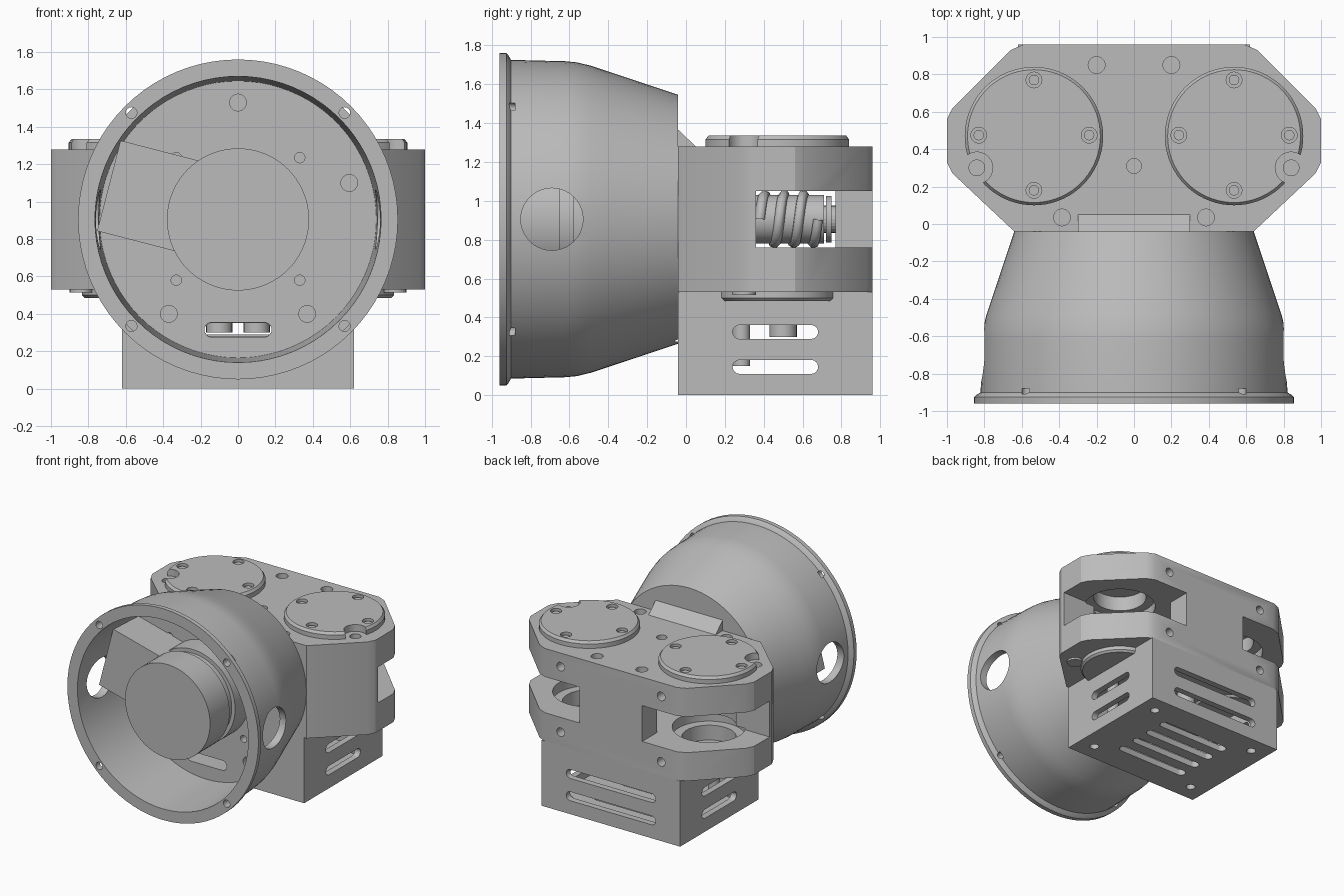
import bpy, bmesh
from math import sin, cos, pi, radians
from mathutils import Matrix, Vector

if "Cube" in bpy.data.objects:
    bpy.data.objects.remove(bpy.data.objects["Cube"])

GREY = (0.5, 0.5, 0.5, 1)
grey = bpy.data.materials.new("plain grey")
grey.diffuse_color = GREY
grey.use_nodes = True
grey.node_tree.nodes["Principled BSDF"].inputs["Base Color"].default_value = GREY

MID = 0.905          # height of the bell axis
SIDES = (1, -1)


def finish(name, bm):
    bmesh.ops.remove_doubles(bm, verts=bm.verts, dist=1e-5)
    bmesh.ops.recalc_face_normals(bm, faces=bm.faces)
    mesh = bpy.data.meshes.new(name)
    bm.to_mesh(mesh)
    bm.free()
    mesh.materials.append(grey)
    ob = bpy.data.objects.new(name, mesh)
    bpy.context.scene.collection.objects.link(ob)
    return ob


def activate(ob):
    bpy.ops.object.select_all(action='DESELECT')
    ob.select_set(True)
    bpy.context.view_layer.objects.active = ob


def place(axis, u, v, w):
    return {'x': (w, u, v), 'y': (u, w, v), 'z': (u, v, w)}[axis]


def solid(name, outline, a, b, axis='z'):
    """Extrude a flat outline from a to b along an axis."""
    bm = bmesh.new()
    ends = [[bm.verts.new(place(axis, u, v, w)) for u, v in outline] for w in (a, b)]
    n = len(outline)
    for ring in ends:
        bm.faces.new(ring)
    for i in range(n):
        j = (i + 1) % n
        bm.faces.new((ends[0][i], ends[0][j], ends[1][j], ends[1][i]))
    return finish(name, bm)


def lathe(name, profile, centre, axis='z', steps=72):
    """Spin (radius, distance) points round an axis."""
    bm = bmesh.new()
    centre = Vector(centre)
    vs = [bm.verts.new(Vector(place(axis, r, 0, d)) + centre) for r, d in profile]
    es = [bm.edges.new(p) for p in zip(vs, vs[1:])]
    bmesh.ops.spin(bm, geom=vs + es, cent=centre, axis=place(axis, 0, 0, 1),
                   angle=2 * pi, steps=steps)
    return finish(name, bm)


def circle(u, v, r, n=24):
    return [(u + r * cos(2 * pi * i / n), v + r * sin(2 * pi * i / n)) for i in range(n)]


def rect(u0, u1, v0, v1):
    return [(u0, v0), (u1, v0), (u1, v1), (u0, v1)]


def slot(u, v, half, r, n=8):
    right = [(u + half - r + r * sin(pi * i / n), v - r * cos(pi * i / n)) for i in range(n + 1)]
    return right + [(2 * u - p, 2 * v - q) for p, q in right]


def cut(ob, outline, a, b, axis='z'):
    tool = solid("cutter", outline, a, b, axis)
    tool.hide_render = True
    mod = ob.modifiers.new("cut", 'BOOLEAN')
    mod.operation = 'DIFFERENCE'
    mod.solver = 'EXACT'
    mod.object = tool
    activate(ob)
    bpy.ops.object.modifier_apply(modifier=mod.name)
    bpy.data.objects.remove(tool)


def smooth(ob):
    activate(ob)
    bpy.ops.object.shade_smooth_by_angle(angle=radians(25))


# Gearbox body: chamfered plan with softened corners
half = [(0.64, -0.04), (0.97, 0.27), (1.0, 0.33), (1.0, 0.56), (0.97, 0.62),
        (0.66, 0.93), (0.59, 0.96)]
body = solid("gearbox_body", half + [(-x, y) for x, y in reversed(half)], 0.53, 1.28)
cut(body, rect(-1.2, 1.2, 0.36, 0.77), 0.76, 1.05)
for s in SIDES:
    x0, x1 = sorted((s * 0.28, s * 1.2))
    cut(body, rect(x0, x1, 0.7, 1.1), 0.76, 1.05)
    # bearing bores above and below each side pocket
    for a, b in ((0.68, 0.77), (1.04, 1.13)):
        cut(body, circle(s * 0.535, 0.47, 0.27, 48), a, b)
    cut(body, circle(s * 0.535, 0.47, 0.2, 40), 0.56, 1.25)
    # screw holes
    cut(body, circle(s * 0.84, 0.30, 0.042), 0.4, 1.4)
    for x, y in ((0.2, 0.85), (0.385, 0.035)):
        cut(body, circle(s * x, y, 0.045), 1.2, 1.4)
    for z in (0.64, 1.17):
        cut(body, circle(s * 0.45, z, 0.035), 0.88, 1.1, 'y')
cut(body, circle(0, 0.31, 0.04), 1.15, 1.4)
smooth(body)

# Round covers on top and bottom of the gearbox
for s, side in zip(SIDES, ("left", "right")):
    x = s * 0.535
    top = lathe(side + "_top_cover", [(0, 1.27), (0.37, 1.27), (0.37, 1.315), (0.355, 1.335),
                                      (0, 1.335)], (x, 0.47, 0))
    cut(top, circle(s * 0.84, 0.30, 0.085), 1.2, 1.4)
    for dx, dy in ((0.295, 0), (-0.295, 0), (0, 0.295), (0, -0.295)):
        cut(top, circle(x + dx, 0.475 + dy, 0.042), 1.31, 1.4)
        solid("cover_screw", circle(x + dx, 0.475 + dy, 0.028, 16), 1.30, 1.32)
    smooth(top)
    smooth(lathe(side + "_bottom_cover", [(0, 0.54), (0.3, 0.54), (0.3, 0.50), (0.285, 0.485),
                                          (0, 0.485)], (x, 0.47, 0)))
    solid("cover_boss", circle(s * 0.84, 0.30, 0.06), 0.515, 0.535)

# Worm drive across the middle of the gearbox
smooth(solid("worm_core", circle(0, MID, 0.125, 40), 0.34, 0.71, 'y'))
smooth(solid("worm_collar", circle(0, MID, 0.12, 40), 0.72, 0.75, 'y'))
solid("worm_shaft", circle(0, MID, 0.07), 0.7, 0.8, 'y')
curve = bpy.data.curves.new("worm_thread", 'CURVE')
curve.dimensions = '3D'
curve.bevel_depth = 0.028
curve.bevel_resolution = 1
line = curve.splines.new('POLY')
count = 96
line.points.add(count - 1)
for i, p in enumerate(line.points):
    a = i / (count - 1) * 6 * pi
    p.co = (0.122 * cos(a), 0.38 + 0.3 * i / (count - 1), MID + 0.122 * sin(a), 1)
thread = bpy.data.objects.new("worm_thread", curve)
curve.materials.append(grey)
bpy.context.scene.collection.objects.link(thread)
activate(thread)
bpy.ops.object.convert(target='MESH')

# Slotted lower box
box = solid("lower_box", rect(-0.62, 0.62, -0.04, 0.96), 0, 0.53)
cut(box, rect(-0.57, 0.57, 0.01, 0.91), 0.05, 0.5)
for z in (0.145, 0.325):
    cut(box, slot(0.46, z, 0.22, 0.036), -0.8, 0.8, 'x')
    cut(box, slot(0, z, 0.4, 0.036), 0.85, 1.1, 'y')
for y in (0.22, 0.38, 0.54, 0.70):
    cut(box, slot(0, y, 0.32, 0.036), -0.1, 0.1)
for s in SIDES:
    for y in (0.1, 0.82):
        cut(box, circle(s * 0.48, y, 0.035), -0.1, 0.1)
cut(box, slot(0, 0.315, 0.18, 0.036), -0.1, 0.1, 'y')
smooth(box)
for s in SIDES:
    smooth(solid("inner_motor", circle(s * 0.1, 0.5, 0.07), 0.3, 0.52))
    smooth(solid("inner_post", circle(s * 0.45, 0.285, 0.045), 0.15, 0.52))

# Bell shell with front flange and inner mounting wall
bell = lathe("bell_shell", [(0, -0.04), (0.64, -0.04), (0.76, -0.4), (0.79, -0.49),
                            (0.807, -0.56), (0.813, -0.62), (0.82, -0.9), (0.845, -0.915),
                            (0.855, -0.925), (0.855, -0.96), (0.765, -0.96), (0.74, -0.4),
                            (0, -0.4)], (0, 0, MID), 'y', 80)
for s in SIDES:
    x0, x1 = sorted((s * 0.6, s))
    cut(bell, circle(-0.69, MID, 0.16, 40), x0, x1, 'x')
    for z in (0.335, 1.475):
        cut(bell, circle(s * 0.57, z, 0.03, 16), -1, -0.88, 'y')
    for z in (0.58, 1.235):
        cut(bell, circle(s * 0.33, z, 0.028, 16), -0.5, -0.3, 'y')
for x, z in ((0, 1.53), (0.595, 1.1), (-0.37, 0.4), (0.37, 0.4)):
    cut(bell, circle(x, z, 0.045), -0.5, -0.25, 'y')
cut(bell, slot(0, 0.315, 0.18, 0.04), -0.5, 0.1, 'y')
smooth(bell)

# Drum motor with a grooved rear, and the tilted connector block beside it
smooth(lathe("drum_motor", [(0, -0.9), (0.38, -0.9), (0.38, -0.65), (0.35, -0.65), (0.35, -0.58),
                            (0.38, -0.58), (0.38, -0.39), (0, -0.39)], (0, 0, MID), 'y'))
block = solid("connector_block", rect(-0.3, 0.3, -0.25, 0.25), -0.70, -0.39, 'y')
block.data.transform(Matrix.Translation((-0.40, 0, 1.01)) @ Matrix.Rotation(radians(14.5), 4, 'Y'))

# Sloped rib joining the gearbox top to the bell
solid("top_rib", [(-0.05, 1.27), (0.05, 1.27), (0.05, 1.28), (-0.05, 1.375)], -0.3, 0.3, 'x')
